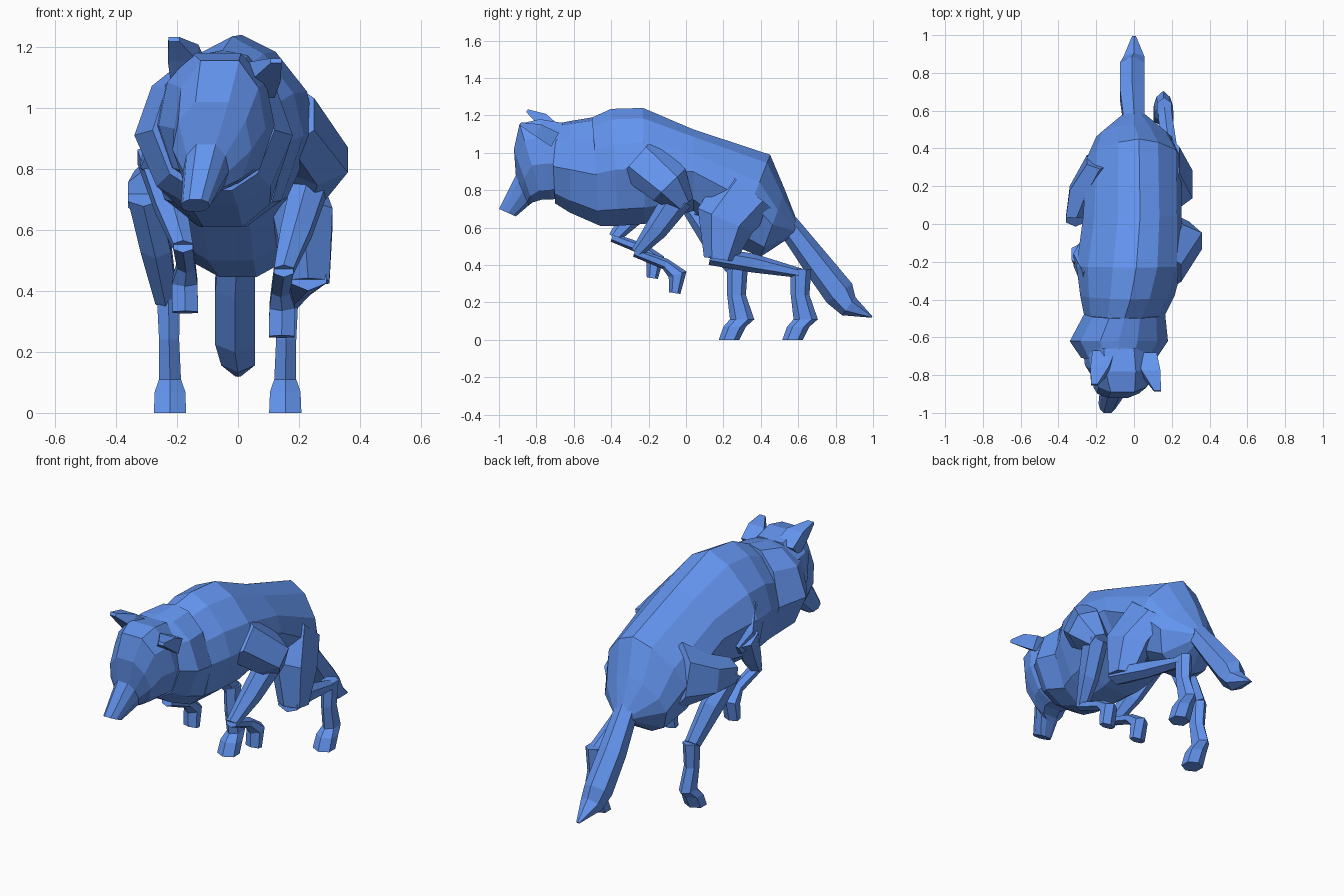
import bpy, bmesh, math
from mathutils import Vector

blue = bpy.data.materials.new("blue")
blue.diffuse_color = (.127, .301, .87, 1)


def skin(name, rings):
    """Bridge rings of points into a closed, flat-shaded solid."""
    bm = bmesh.new()
    vs = [[bm.verts.new(p) for p in r] for r in rings]
    n = len(vs[0])
    for a, b in zip(vs, vs[1:]):
        for i in range(n):
            j = (i + 1) % n
            bm.faces.new((a[i], a[j], b[j], b[i]))
    bm.faces.new(vs[0])
    bm.faces.new(vs[-1])
    bmesh.ops.recalc_face_normals(bm, faces=bm.faces)
    me = bpy.data.meshes.new(name)
    bm.to_mesh(me)
    bm.free()
    me.materials.append(blue)
    ob = bpy.data.objects.new(name, me)
    bpy.context.collection.objects.link(ob)


def loft(name, half, sections):
    """Sections: top y, top z, bottom y, bottom z, centre x, half width, top shift in x."""
    prof = half + [(-x, q) for x, q in reversed(half) if x > 0]
    rings = []
    for yt, zt, yb, zb, cx, hw, sh in sections:
        rings.append([(cx + hw * x + sh * (q - .47), yb + (yt - yb) * q, zb + (zt - zb) * q)
                      for x, q in prof])
    skin(name, rings)


def tube(name, pts, n=6, flat=False):
    """Points: x, y, z, radius across x, radius across the other way."""
    rings = []
    P = [Vector(p[:3]) for p in pts]
    for i, p in enumerate(pts):
        t = P[min(i + 1, len(P) - 1)] - P[max(i - 1, 0)]
        v = Vector((0, 1, 0)) if flat else t.cross(Vector((1, 0, 0))).normalized()
        ring = []
        for k in range(n):
            a = 2 * math.pi * (k + 0.5) / n
            ring.append(P[i] + Vector((p[3] * math.cos(a) / math.cos(math.pi / n), 0, 0))
                        + v * p[4] * math.sin(a))
        rings.append(ring)
    skin(name, rings)


def moved(pts, side, dx=0, dy=0, dz=0):
    return [(side * x + dx, y + dy, z + dz, a, b) for x, y, z, a, b in pts]


# Neck ruff: round-topped
neck_half = [(0, 1), (.38, .97), (.78, .8), (1, .47), (.72, .13), (.3, 0)]
loft("neck", neck_half, [
    (-.72, 1.15, -.70, .73, -.08, .20, 0),
    (-.62, 1.17, -.62, .68, -.08, .26, 0),
    (-.50, 1.19, -.46, .61, -.05, .215, 0)])

# Torso: roof-shaped back sloping to the rump
body_half = [(0, 1), (.42, .91), (.84, .70), (1, .48), (.75, .14), (.3, 0)]
loft("torso", body_half, [
    (-.50, 1.19, -.46, .61, -.05, .215, 0),
    (-.40, 1.235, -.36, .61, -.035, .25, .03),
    (-.23, 1.24, -.22, .62, -.025, .28, .07),
    (.04, 1.125, .04, .69, -.01, .26, .08),
    (.45, .99, .26, .50, 0, .25, .05),
    (.53, .80, .40, .445, 0, .20, 0),
    (.60, .62, .56, .55, 0, .06, 0)])

# Head with drooping muzzle, turned slightly to one side
head_half = [(.42, 1), (.85, .78), (1, .45), (.75, .12), (.35, 0)]
loft("head", head_half, [
    (-.66, 1.16, -.66, .76, -.08, .19, 0),
    (-.78, 1.18, -.72, .75, -.07, .19, 0),
    (-.89, 1.155, -.77, .75, -.06, .15, 0),
    (-.92, 1.02, -.82, .735, -.085, .13, 0),
    (-.91, .88, -.84, .72, -.105, .075, 0),
    (-1.0, .70, -.91, .66, -.14, .048, 0)])

# Ears
tube("left_ear", [(-.16, -.70, 1.11, .06, .06), (-.18, -.77, 1.18, .05, .05),
                  (-.21, -.85, 1.225, .018, .012)], 4)
tube("right_ear", [(.06, -.70, 1.07, .06, .06), (.09, -.79, 1.12, .05, .05),
                   (.125, -.885, 1.155, .018, .012)], 4)

# Tail
tube("tail", [(0, .54, .62, .055, .06), (-.01, .69, .42, .065, .075),
              (-.01, .82, .25, .065, .085), (0, .87, .18, .055, .06),
              (0, .995, .122, .01, .004)])

# Front legs: shoulder, forearm and folded lower leg
forearm = [(.24, -.04, .76, .06, .08), (.19, -.16, .59, .05, .062),
           (.15, -.265, .465, .032, .032)]
wrist = [(.15, -.275, .468, .032, .024), (.14, -.11, .405, .03, .03),
         (.145, -.045, .35, .042, .05), (.143, -.06, .25, .042, .03)]
tube("right_shoulder", [(.17, -.26, .98, .08, .14), (.26, -.09, .83, .10, .12),
                        (.24, -.01, .72, .05, .06)])
tube("left_shoulder", [(-.19, -.30, .96, .08, .12), (-.24, -.19, .84, .08, .10),
                       (-.23, -.10, .78, .05, .05)])
for name, side, dx, dy, dz in (("right", 1, 0, 0, 0), ("left", -1, -.03, -.12, .08)):
    tube(name + "_forearm", moved(forearm, side, dx, dy, dz))
    tube(name + "_front_paw", moved(wrist, side, dx, dy, dz))

# Hind legs: thighs and shins differ in pose
tube("right_thigh", [(.17, .34, .80, .07, .18), (.21, .21, .64, .10, .16),
                     (.23, .18, .43, .07, .085)])
tube("right_shin", [(.23, .13, .45, .06, .05), (.19, .36, .41, .045, .05),
                    (.16, .62, .355, .035, .025)])
tube("left_thigh", [(-.18, .34, .77, .07, .19), (-.25, .19, .73, .09, .13),
                    (-.305, .04, .715, .055, .085)])
tube("left_shin", [(-.31, .03, .71, .05, .055), (-.27, .15, .55, .05, .075),
                   (-.235, .275, .37, .036, .05)])

# Hind feet share one shape
foot = [(.16, .615, .38, .038, .055), (.158, .61, .24, .033, .05),
        (.155, .64, .11, .036, .065), (.155, .60, .07, .05, .06),
        (.155, .57, 0, .053, .055)]
tube("right_hind_foot", foot, flat=True)
tube("left_hind_foot", moved(foot, -1, -.068, -.34), flat=True)
